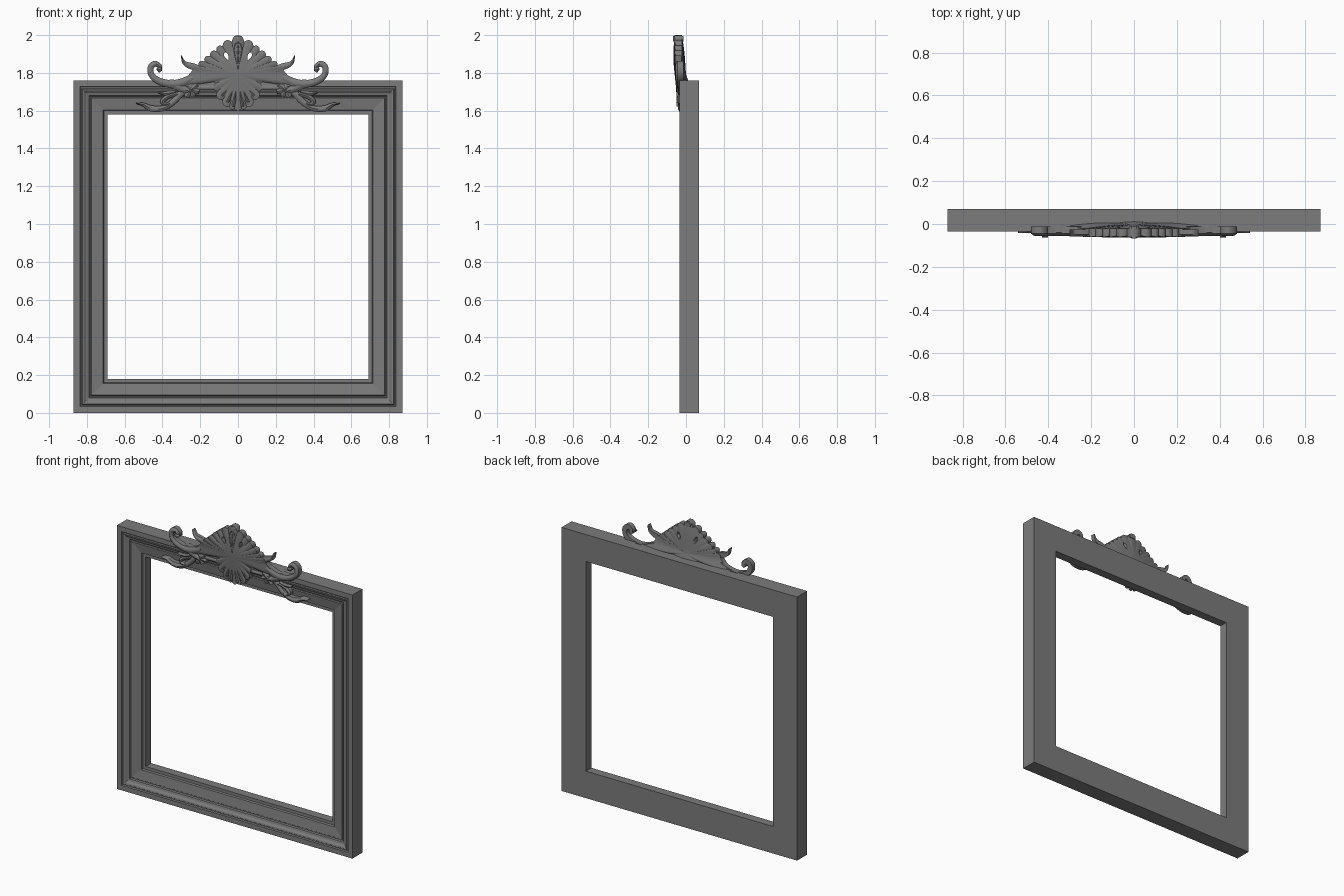
import bpy, bmesh, math
from mathutils import Vector

cube = bpy.data.objects.get("Cube")
if cube:
    bpy.data.objects.remove(cube)

GREY = (0.2, 0.2, 0.2, 1)
mat = bpy.data.materials.new("grey")
mat.use_nodes = True
mat.diffuse_color = GREY
mat.node_tree.nodes["Principled BSDF"].inputs["Base Color"].default_value = GREY


def make(name, verts, faces, smooth=True, mirror=False):
    me = bpy.data.meshes.new(name)
    me.from_pydata(verts, [], faces)
    bm = bmesh.new()
    bm.from_mesh(me)
    bmesh.ops.recalc_face_normals(bm, faces=bm.faces)
    bm.to_mesh(me)
    bm.free()
    me.materials.append(mat)
    ob = bpy.data.objects.new(name, me)
    bpy.context.collection.objects.link(ob)
    bpy.ops.object.select_all(action='DESELECT')
    ob.select_set(True)
    bpy.context.view_layer.objects.active = ob
    if mirror:
        ob.modifiers.new("mirror", 'MIRROR')
        bpy.ops.object.modifier_apply(modifier="mirror")
    if smooth:
        bpy.ops.object.shade_smooth_by_angle(angle=math.radians(35))
    return ob


def loft(rings, cap):
    """Quads between equal rings; cap closes both ends, else the rings join up."""
    n = len(rings[0])
    verts = [p for r in rings for p in r]
    last = len(rings) - 1 if cap else len(rings)
    faces = []
    for i in range(last):
        a, b = i * n, (i + 1) % len(rings) * n
        faces += [(a + j, a + (j + 1) % n, b + (j + 1) % n, b + j) for j in range(n)]
    if cap:
        faces += [tuple(range(n)), tuple(range(last * n, last * n + n))]
    return verts, faces


def spline(pts, steps=6):
    """Smooth path through points of any dimension."""
    pts = [Vector(p) for p in pts]
    pts = [pts[0] * 2 - pts[1]] + pts + [pts[-1] * 2 - pts[-2]]
    out = []
    for a, b, c, d in zip(pts, pts[1:], pts[2:], pts[3:]):
        for k in range(steps):
            t = k / steps
            out.append((b * 2 + (c - a) * t + (a * 2 - b * 5 + c * 4 - d) * t ** 2
                        + (b * 3 - a - c * 3 + d) * t ** 3) / 2)
    return out + [pts[-2]]


def ribbon(name, pts, front, back, ridge=0.01, mirror=True):
    """Carved strip: pts are (x, z, half width); front edge, back and raised ridge."""
    path = spline(pts)
    rings = []
    for i, p in enumerate(path):
        d = path[min(i + 1, len(path) - 1)] - path[max(i - 1, 0)]
        side = Vector((-d.y, d.x)).normalized() * max(p.z, 0.002)
        rings.append([(p.x + side.x * s, y, p.y + side.y * s) for s, y in
                      ((-1, back), (-1, front), (-0.5, front - ridge * 0.75),
                       (0, front - ridge), (0.5, front - ridge * 0.75), (1, front), (1, back))])
    return make(name, *loft(rings, True), mirror=mirror)


# Moulded frame: (distance in from the outer edge, y)
profile = [(0, 0.07), (0, -0.035), (0.033, -0.035), (0.036, -0.024), (0.042, -0.024),
           (0.046, -0.03), (0.054, -0.028), (0.066, -0.018), (0.08, -0.014), (0.084, -0.004),
           (0.09, -0.004), (0.094, -0.01), (0.156, 0.0), (0.16, 0.012), (0.18, 0.012), (0.18, 0.07)]
W, H = 0.87, 1.76
rings = [[(-W + d, y, d), (W - d, y, d), (W - d, y, H - d), (-W + d, y, H - d)]
         for d, y in profile]
make("frame", *loft(rings, False), smooth=False)


# Shell crest: scalloped outline, filled in rings
def scallop(valleys, bulge):
    out = []
    for (x, z), (u, w) in zip(valleys, valleys[1:]):
        for k in range(6):
            t = k / 6
            lift = math.sin(math.pi * t) ** 0.7
            out.append((x + (u - x) * t - (w - z) * bulge * lift,
                        z + (w - z) * t + (u - x) * bulge * lift, lift))
    return out


half = [(0, 2.0, 1), (0.014, 1.997, 1), (0.027, 1.985, 1)]
half += scallop([(0.033, 1.966), (0.082, 1.942), (0.115, 1.916), (0.147, 1.888),
                 (0.178, 1.86), (0.21, 1.838), (0.24, 1.815)], 0.35)
half += [(0.24, 1.815, 0), (0.265, 1.785, 0), (0.31, 1.752, 0), (0.3, 1.738, 0),
         (0.2, 1.742, 0), (0.13, 1.752, 0)]
half += scallop([(0.118, 1.745), (0.11, 1.7), (0.082, 1.655), (0.045, 1.622), (0.018, 1.61)], 0.32)
half += [(0.018, 1.61, 0), (0.01, 1.603, 0.7), (0, 1.601, 1)]
outline = half + [(-x, z, l) for x, z, l in half[-2:0:-1]]


def clamp(v):
    return max(0.0, min(1.0, v))


def crest_front(x, z):
    return -0.04 - 0.02 * clamp((z - 1.63) / 0.2)


def crest_ring(s, is_front):
    ring = []
    for x, z, lift in outline:
        px, pz = x * s, 1.79 + (z - 1.79) * s
        if is_front:
            y = crest_front(px, pz) - 0.004 * (1 - s * s) + 0.006 * (1 - lift) * s ** 3
        else:
            y = -0.022 + 0.02 * (1 - s ** 2) + 0.02 * clamp((1.8 - pz) / 0.06)
        ring.append((px, y, pz))
    return ring


sizes = [0.02, 0.25, 0.5, 0.7, 0.85, 0.95, 1]
rings = [crest_ring(s, True) for s in sizes] + [crest_ring(s, False) for s in sizes[::-1]]
crest = make("shell_crest", *loft(rings, True))

# Pierced drops beside the middle
for side in (-1, 1):
    drop = ribbon("drop_cutter", [(side * 0.068, 1.908, 0.004), (side * 0.063, 1.893, 0.011),
                                  (side * 0.052, 1.868, 0.002)], -0.15, 0.1, mirror=False)
    drop.hide_render = True
    cut = crest.modifiers.new("pierce", 'BOOLEAN')
    cut.object = drop
    cut.solver = 'EXACT'
    bpy.context.view_layer.objects.active = crest
    bpy.ops.object.modifier_apply(modifier=cut.name)
    bpy.data.objects.remove(drop)

# Central teardrop with raised rim
ribbon("teardrop_rim", [(0, 1.962, 0.004), (0.015, 1.95, 0.004), (0.02, 1.925, 0.004),
                        (0.012, 1.875, 0.004), (0, 1.82, 0.003)], -0.058, -0.03, 0.006)
ribbon("teardrop_ridge", [(0, 1.945, 0.003), (0, 1.925, 0.009), (0, 1.84, 0.002)],
       -0.058, -0.03, 0.007, mirror=False)
ribbon("top_lobe", [(0, 1.996, 0.012), (0, 1.985, 0.024), (0, 1.966, 0.02)],
       -0.06, -0.012, 0.009, mirror=False)

# Ribs of the lower shell
for i, (x, z) in enumerate([(0.1, 1.725), (0.085, 1.68), (0.055, 1.645), (0.025, 1.622)]):
    ribbon(f"shell_rib_{i}", [(x * 0.4, 1.77 + (z - 1.77) * 0.4, 0.002),
                              (x * 0.75, 1.77 + (z - 1.77) * 0.75, 0.008), (x, z, 0.008)],
           -0.042, -0.02, 0.008)

# Side scrolls and leaves
ribbon("upper_leaf", [(0.19, 1.81, 0.02), (0.235, 1.832, 0.018), (0.265, 1.842, 0.015),
                      (0.288, 1.858, 0.009), (0.3, 1.892, 0.002)], -0.05, -0.025, 0.008)
ribbon("side_scroll", [(0.24, 1.775, 0.02), (0.3, 1.748, 0.022), (0.36, 1.742, 0.02),
                       (0.42, 1.758, 0.018), (0.458, 1.79, 0.016), (0.462, 1.83, 0.016),
                       (0.438, 1.848, 0.016), (0.415, 1.835, 0.012), (0.418, 1.815, 0.014)],
       -0.045, -0.012, 0.01)
ribbon("scroll_eye", [(0.402, 1.815, 0.004), (0.415, 1.818, 0.016), (0.43, 1.82, 0.004)],
       -0.05, -0.012, 0.012)
ribbon("scroll_root", [(0.25, 1.70, 0.01), (0.29, 1.715, 0.02), (0.34, 1.74, 0.024),
                       (0.4, 1.745, 0.012)], -0.04, 0.0, 0.012)
ribbon("lower_leaf", [(0.25, 1.72, 0.012), (0.3, 1.692, 0.018), (0.345, 1.645, 0.016),
                      (0.4, 1.612, 0.015), (0.46, 1.612, 0.016), (0.5, 1.632, 0.01),
                      (0.54, 1.638, 0.002)], -0.032, 0.005, 0.01)
ribbon("inner_curl", [(0.32, 1.69, 0.012), (0.37, 1.675, 0.012), (0.4, 1.65, 0.012),
                      (0.385, 1.632, 0.009), (0.36, 1.64, 0.004)], -0.032, 0.005, 0.01)
ribbon("tendril", [(0.33, 1.7, 0.008), (0.38, 1.69, 0.012), (0.42, 1.695, 0.003)],
       -0.032, 0.0, 0.008)
ribbon("link_bar", [(0.1, 1.722, 0.012), (0.18, 1.722, 0.012), (0.26, 1.722, 0.012)],
       -0.038, 0.0, 0.006)
for i, (x, z) in enumerate([(0.205, 1.7), (0.235, 1.675), (0.275, 1.672), (0.215, 1.738)]):
    ribbon(f"rosette_petal_{i}", [(0.25, 1.71, 0.01), ((x + 0.25) / 2, (z + 1.71) / 2, 0.018),
                                  (x, z, 0.012)], -0.038, 0.0, 0.012)
